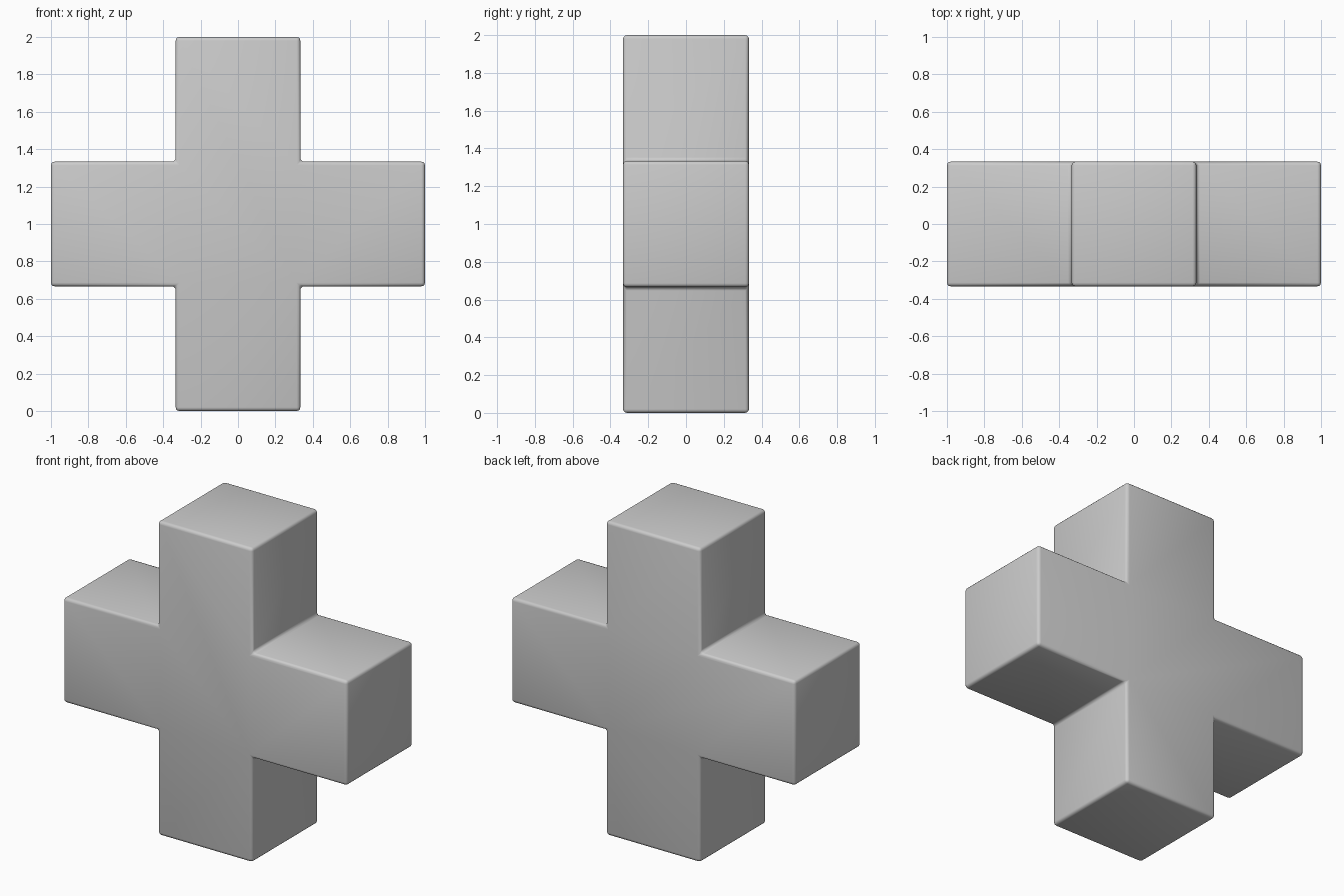
import bpy
import bmesh

if "Cube" in bpy.data.objects:
    bpy.data.objects.remove(bpy.data.objects["Cube"])

A, B = 1 / 3, 1.0   # half arm width, half span

# Plus-shaped outline: one arm end, turned four times around the centre
outline = []
arm = [(A, -A), (B, -A), (B, A)]
for _ in range(4):
    outline += arm
    arm = [(-z, x) for x, z in arm]

# Extrude the outline front to back
bm = bmesh.new()
face = bm.faces.new([bm.verts.new((x, -A, z + 1)) for x, z in outline])
extruded = bmesh.ops.extrude_face_region(bm, geom=[face], use_keep_orig=True)
for v in extruded["geom"]:
    if isinstance(v, bmesh.types.BMVert):
        v.co.y = A
bmesh.ops.recalc_face_normals(bm, faces=bm.faces)
for f in bm.faces:
    f.smooth = True

mesh = bpy.data.meshes.new("plus_block")
bm.to_mesh(mesh)
bm.free()
plus = bpy.data.objects.new("plus_block", mesh)
bpy.context.collection.objects.link(plus)

# Small rounded edges, inner corners included
bevel = plus.modifiers.new("rounded_edges", "BEVEL")
bevel.width = 0.02
bevel.segments = 3
bevel.limit_method = "ANGLE"
